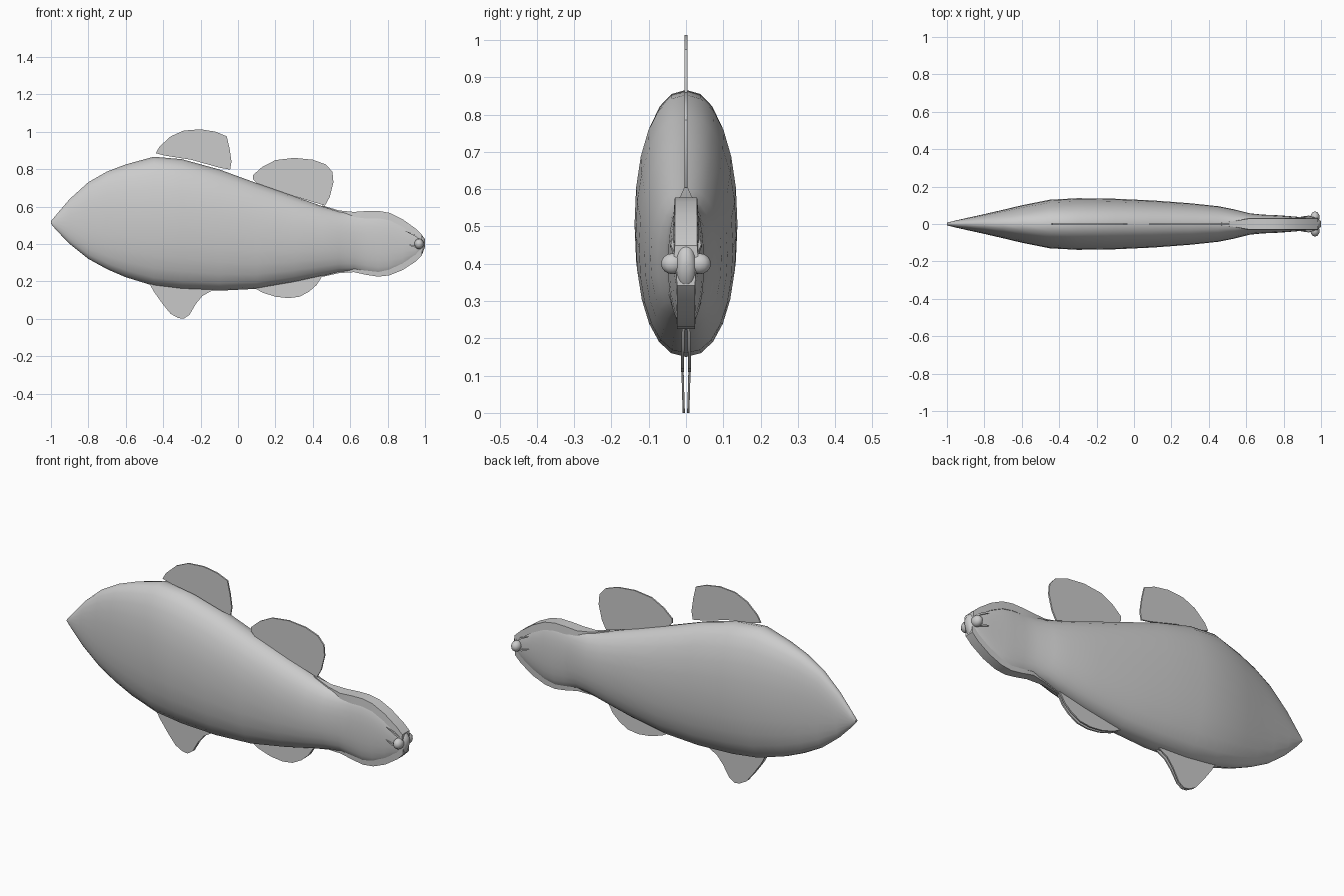
import bpy, bmesh, math
from mathutils import Vector

if "Cube" in bpy.data.objects:
    bpy.data.objects.remove(bpy.data.objects["Cube"])

grey = bpy.data.materials.new("plain grey")
grey.diffuse_color = (0.6, 0.6, 0.6, 1)
grey.use_nodes = True
grey.node_tree.nodes["Principled BSDF"].inputs["Base Color"].default_value = grey.diffuse_color


def finish(name, bm, angle=40):
    bmesh.ops.recalc_face_normals(bm, faces=bm.faces)
    me = bpy.data.meshes.new(name)
    bm.to_mesh(me)
    bm.free()
    ob = bpy.data.objects.new(name, me)
    bpy.context.collection.objects.link(ob)
    me.materials.append(grey)
    bpy.ops.object.select_all(action='DESELECT')
    ob.select_set(True)
    bpy.context.view_layer.objects.active = ob
    bpy.ops.object.shade_smooth_by_angle(angle=math.radians(angle))
    return ob


def loft(name, rings, angle=40):
    bm = bmesh.new()
    vs = [[bm.verts.new(p) for p in r] for r in rings]
    n = len(vs[0])
    for a, b in zip(vs, vs[1:]):
        for i in range(n):
            j = (i + 1) % n
            bm.faces.new((a[i], a[j], b[j], b[i]))
    bm.faces.new(vs[0])
    bm.faces.new(vs[-1])
    return finish(name, bm, angle)


def fin(name, outline, y=0.0, half=0.004, tip_y=None):
    """Thin blade in the x-z plane; the low edge can lean to tip_y."""
    tip_y = y if tip_y is None else tip_y
    zs = [p[1] for p in outline]
    lo, hi = min(zs), max(zs)
    bm = bmesh.new()
    sides = []
    for s in (-1, 1):
        sides.append([bm.verts.new((x, tip_y + (y - tip_y) * (z - lo) / (hi - lo) + s * half, z))
                      for x, z in outline])
    a, b = sides
    n = len(a)
    bm.faces.new(a)
    bm.faces.new(b)
    for i in range(n):
        j = (i + 1) % n
        bm.faces.new((a[i], a[j], b[j], b[i]))
    return finish(name, bm, 30)


# body: x, top, bottom, half width
SECTIONS = [
    (-1.0, .522, .508, .007), (-.97, .558, .472, .015), (-.9, .64, .40, .031),
    (-.8, .73, .32, .053), (-.7, .787, .265, .076), (-.6, .825, .222, .100),
    (-.45, .866, .176, .130), (-.3, .853, .158, .138), (-.1, .798, .150, .135),
    (.1, .725, .160, .126), (.3, .655, .195, .111), (.45, .602, .228, .095),
    (.54, .575, .248, .077), (.62, .567, .253, .057), (.69, .572, .238, .050),
    (.75, .573, .229, .048), (.81, .562, .236, .044), (.88, .528, .264, .038),
    (.95, .478, .310, .032), (.985, .445, .345, .026), (1.0, .425, .385, .015)]
N = 24


def spow(v, e):
    return math.copysign(abs(v) ** e, v)


rings = []
for x, t, b, w in SECTIONS:
    ring = []
    for i in range(N):
        a = 2 * math.pi * i / N
        ring.append((x, w * spow(math.cos(a), .9),
                     (t + b) / 2 + (t - b) / 2 * spow(math.sin(a), .93)))
    rings.append(ring)
loft("body", rings, 60)

# flat crests above and below the narrow end
for name, col, s in (("upper_crest", 1, 1), ("lower_crest", 2, -1)):
    rings = []
    for sec in SECTIONS[11:20]:
        x, z = sec[0], sec[col]
        w = min(.03, .004 + max(0, x - .48) * .2) * (1 if s > 0 else .8)
        d = .004 if x < .5 else .036
        rings.append([(x, -w, z + s * .004), (x, w, z + s * .004),
                      (x, w * 1.1, z - s * d), (x, -w * 1.1, z - s * d)])
    loft(name, rings, 35)

# back fins
fin("front_back_fin", [(-.44, .885), (-.42, .92), (-.36, .975), (-.29, 1.006), (-.2, 1.013),
                       (-.12, 1.0), (-.06, .975), (-.045, .91), (-.035, .84), (-.042, .797),
                       (-.1, .808), (-.25, .85), (-.39, .872)])
fin("rear_back_fin", [(.08, .745), (.08, .768), (.13, .812), (.2, .848), (.3, .86), (.4, .85),
                      (.47, .825), (.505, .785), (.51, .73), (.49, .65), (.465, .605),
                      (.3, .655), (.1, .725)])

# paired belly fins and lips
for s, side in ((-1, "left"), (1, "right")):
    fin(side + "_belly_fin", [(-.48, .20), (-.45, .145), (-.40, .075), (-.36, .026), (-.32, .004),
                              (-.29, 0), (-.26, .02), (-.225, .08), (-.19, .122), (-.14, .15),
                              (-.14, .20)], s * .012, .003, s * .006)
    fin(side + "_rear_belly_fin", [(.06, .18), (.13, .140), (.20, .118), (.27, .11), (.33, .118),
                                   (.38, .145), (.42, .18), (.455, .235), (.3, .23)],
        s * .007, .004, s * .010)

    # lip lobe
    bm = bmesh.new()
    bmesh.ops.create_uvsphere(bm, u_segments=12, v_segments=8, radius=1)
    for v in bm.verts:
        v.co = Vector((.968 + .025 * v.co.x, s * .036 + .031 * v.co.y, .400 + .028 * v.co.z))
    finish(side + "_lip", bm, 60)

    # thin folds running back from the mouth
    for k, pts in enumerate((((.975, .026, .425), (.945, .036, .447), (.895, .037, .468)),
                             ((.975, .030, .385), (.935, .040, .388), (.892, .039, .402)))):
        loft(side + "_mouth_fold_%d" % (k + 1),
             [[(x, s * y - h, z - h), (x, s * y + h, z - h), (x, s * y + h, z + h),
               (x, s * y - h, z + h)] for (x, y, z), h in zip(pts, (.006, .005, .001))], 40)
